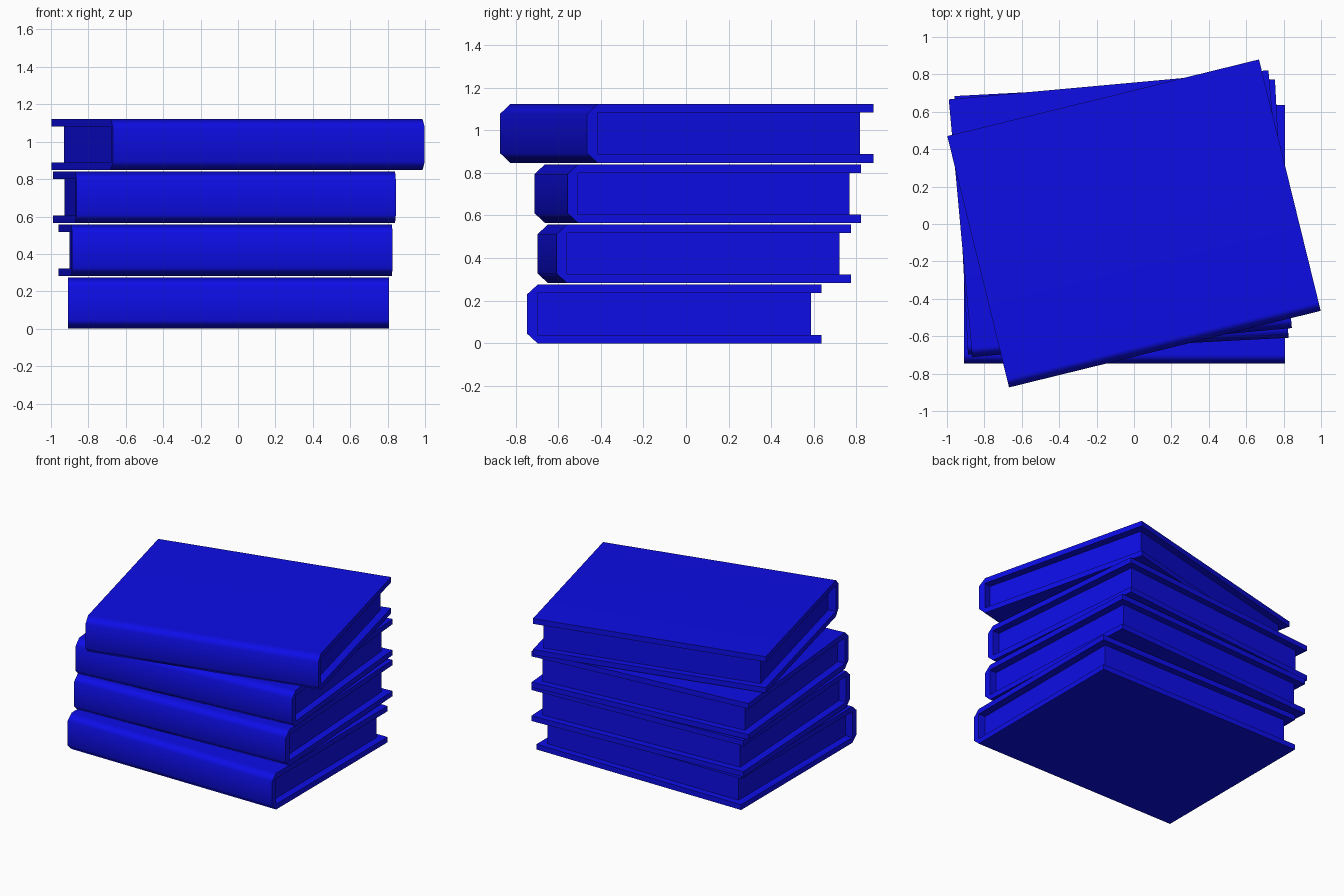
import bpy, bmesh, math

if "Cube" in bpy.data.objects:
    bpy.data.objects.remove(bpy.data.objects["Cube"])

W, D, H = 1.716, 1.384, 0.275      # book length (x), depth (y), thickness (z)
T, S = 0.04, 0.05                  # cover board and spine thickness
INSET = 0.057                      # pages set back from the cover edges

blue = bpy.data.materials.new("blue")
blue.diffuse_color = (0.004, 0.004, 0.8, 1)
blue.use_nodes = True
blue.node_tree.nodes["Principled BSDF"].inputs["Base Color"].default_value = blue.diffuse_color


def extruded(name, profile, width):
    """Extrude a (y, z) profile along x, centred on x = 0."""
    bm = bmesh.new()
    face = bm.faces.new([bm.verts.new((-width / 2, y, z)) for y, z in profile])
    ext = bmesh.ops.extrude_face_region(bm, geom=[face], use_keep_orig=True)
    moved = [v for v in ext["geom"] if isinstance(v, bmesh.types.BMVert)]
    bmesh.ops.translate(bm, verts=moved, vec=(width, 0, 0))
    bmesh.ops.recalc_face_normals(bm, faces=bm.faces)
    mesh = bpy.data.meshes.new(name)
    bm.to_mesh(mesh)
    bm.free()
    mesh.materials.append(blue)
    return mesh


def place(name, mesh, loc, angle):
    ob = bpy.data.objects.new(name, mesh)
    bpy.context.collection.objects.link(ob)
    ob.location = loc
    ob.rotation_euler.z = math.radians(angle)
    return ob


f, b = -D / 2, D / 2
# C-shaped cover with a chamfered spine at the front
cover_mesh = extruded("cover", [
    (b, 0), (f + S, 0), (f, 0.046), (f, H - 0.046), (f + S, H), (b, H),
    (b, H - T), (f + S, H - T), (f + S, T), (b, T)], W)
# Page block
page_mesh = extruded("pages", [
    (f + S, T), (b - 0.05, T), (b - 0.05, H - T), (f + S, H - T)], W - 2 * INSET)

# Stack of books: x, y, z, turn in degrees
stack = [(-0.05, -0.055, 0, 0),
         (-0.067, 0.038, 0.2825, 3),
         (-0.073, 0.055, 0.565, 5.2),
         (0, 0.003, 0.8475, 13.8)]

for i, (x, y, z, a) in enumerate(stack, 1):
    cover = place(f"book_{i}_cover", cover_mesh, (x, y, z), a)
    place(f"book_{i}_pages", page_mesh, (x, y, z), a)
    # Softly rounded spine, flat boards
    wn = cover.modifiers.new("weighted", 'WEIGHTED_NORMAL')
    wn.keep_sharp = True
    if i == 1:
        bpy.context.view_layer.objects.active = cover
        cover.select_set(True)
        bpy.ops.object.shade_smooth_by_angle(angle=math.radians(60))
        cover.select_set(False)
